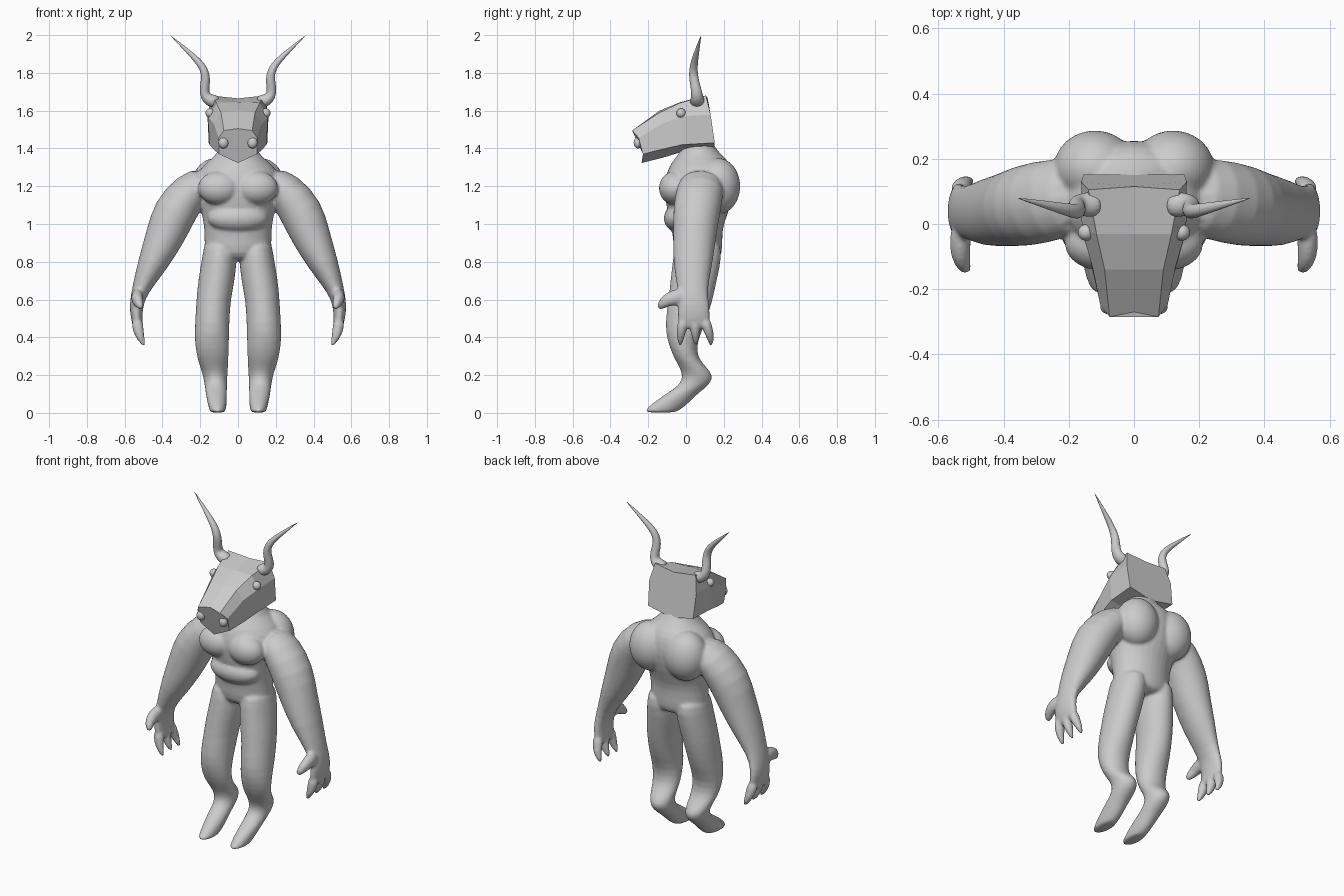
import bpy, bmesh, math
from mathutils import Vector, Matrix

X, Y = Vector((1, 0, 0)), Vector((0, 1, 0))


def add_rings(bm, rings):
    """Skin a list of point loops and cap both ends."""
    loops = [[bm.verts.new(p) for p in r] for r in rings]
    n = len(loops[0])
    for a, b in zip(loops, loops[1:]):
        for i in range(n):
            j = (i + 1) % n
            bm.faces.new((a[i], a[j], b[j], b[i]))
    bm.faces.new(loops[0])
    bm.faces.new(loops[-1])


def ellipse(c, u, v, n=16):
    return [c + u * math.cos(2 * math.pi * i / n) + v * math.sin(2 * math.pi * i / n) for i in range(n)]


def column(bm, rows, s=1):
    """Horizontal rings: z, centre x, half width, front y, back y."""
    add_rings(bm, [ellipse(Vector((s * x, (f + b) / 2, z)), X * w, Y * (b - f) / 2)
                   for z, x, w, f, b in rows])


def tube(bm, rows, s=1, side=Y):
    """Rings across a path: x, y, z, radius, radius along the side axis."""
    pts = [Vector((s * r[0], r[1], r[2])) for r in rows]
    rings = []
    for i, r in enumerate(rows):
        t = pts[min(i + 1, len(pts) - 1)] - pts[max(i - 1, 0)]
        u = t.cross(side).normalized()
        v = u.cross(t).normalized()
        rings.append(ellipse(pts[i], u * r[3], v * r[4]))
    add_rings(bm, rings)


def blob(bm, loc, size):
    m = Matrix.Translation(loc) @ Matrix.Diagonal((*size, 1))
    bmesh.ops.create_uvsphere(bm, u_segments=20, v_segments=12, radius=1, matrix=m)


def finish(name, bm, smooth=True):
    bmesh.ops.recalc_face_normals(bm, faces=bm.faces)
    me = bpy.data.meshes.new(name)
    for f in bm.faces:
        f.smooth = smooth
    bm.to_mesh(me)
    bm.free()
    ob = bpy.data.objects.new(name, me)
    bpy.context.collection.objects.link(ob)
    return ob


# Body: overlapping muscle volumes fused by a voxel remesh
bm = bmesh.new()
column(bm, [(.80, 0, .13, -.02, .17), (.84, 0, .185, -.07, .195), (.93, 0, .18, -.07, .195),
            (1.0, 0, .185, -.085, .20), (1.1, 0, .205, -.11, .245), (1.2, 0, .235, -.125, .265),
            (1.28, 0, .22, -.105, .255), (1.335, 0, .16, -.075, .23), (1.38, 0, .10, -.03, .17),
            (1.46, 0, .09, .0, .13)])
blob(bm, (0, -.025, 1.03), (.165, .095, .08))
for s in (-1, 1):
    # chest and upper back
    blob(bm, (s * .1, -.06, 1.19), (.115, .085, .09))
    blob(bm, (s * .12, .17, 1.2), (.13, .12, .15))
    # leg down to the raised heel and toe
    column(bm, [(.92, .095, .085, -.055, .18), (.84, .095, .093, -.07, .197), (.7, .114, .1, -.085, .165),
                (.6, .13, .092, -.095, .145), (.47, .137, .093, -.115, .105), (.38, .139, .093, -.1, .06),
                (.3, .134, .086, -.07, .06), (.25, .128, .077, -.04, .1), (.2, .121, .066, -.018, .15),
                (.15, .117, .061, -.03, .13), (.1, .115, .057, -.11, .06), (.05, .11, .052, -.18, .015),
                (.015, .108, .044, -.22, -.03), (0, .108, .04, -.215, -.06)], s)
    # arm and palm
    tube(bm, [(.15, .09, 1.24, .08, .11), (.25, .075, 1.185, .105, .13), (.34, .055, 1.06, .122, .128),
              (.388, .045, .93, .105, .115), (.452, .035, .79, .082, .108), (.517, .035, .655, .046, .078),
              (.54, .04, .57, .037, .085), (.537, .042, .5, .032, .09), (.525, .042, .44, .024, .08)], s)
    # clawed fingers and thumb
    for y0, y1, z in ((-.015, -.03, .35), (.045, .052, .355), (.1, .132, .35)):
        tube(bm, [(.535, y0, .5, .032, .03), (.53, (y0 + y1) / 2, .44, .031, .027),
                  (.515, y1, .395, .022, .02), (.495, y1, z, .007, .007)], s)
    tube(bm, [(.53, .0, .62, .05, .035), (.535, -.07, .61, .042, .033),
              (.53, -.115, .59, .034, .028), (.51, -.15, .55, .014, .014)], s, X)
body = finish("body", bm)
sub = body.modifiers.new("round", 'SUBSURF')
sub.levels = sub.render_levels = 1
rm = body.modifiers.new("fuse", 'REMESH')
rm.mode, rm.voxel_size, rm.use_smooth_shade = 'VOXEL', .009, True
sm = body.modifiers.new("soften", 'SMOOTH')
sm.factor, sm.iterations = .5, 4

# Head: faceted block skinned from four half sections, back to nose
half = [
    [(0, .115, 1.665), (.14, .105, 1.68), (.162, .13, 1.58), (.155, .152, 1.43), (0, .152, 1.40)],
    [(0, -.03, 1.645), (.115, -.03, 1.642), (.16, -.02, 1.57), (.15, -.02, 1.42), (0, -.01, 1.385)],
    [(0, -.14, 1.60), (.09, -.14, 1.59), (.128, -.13, 1.53), (.13, -.13, 1.395), (0, -.12, 1.352)],
    [(0, -.27, 1.505), (.075, -.285, 1.495), (.103, -.25, 1.455), (.1, -.228, 1.37), (0, -.235, 1.323)],
]
bm = bmesh.new()
add_rings(bm, [h + [(-x, y, z) for x, y, z in h[3:0:-1]] for h in half])
finish("head", bm, False)

# Horns, eyes and nostrils
for s, label in ((-1, "left"), (1, "right")):
    bm = bmesh.new()
    tube(bm, [(.1, .06, 1.64, .04, .045), (.165, .06, 1.66, .033, .035), (.182, .057, 1.7, .027, .028),
              (.168, .04, 1.77, .025, .025), (.182, .038, 1.835, .021, .022), (.265, .058, 1.915, .012, .013),
              (.36, .08, 2.0, .001, .001)], s)
    horn = finish(label + "_horn", bm)
    h = horn.modifiers.new("round", 'SUBSURF')
    h.levels = h.render_levels = 2
    bm = bmesh.new()
    blob(bm, (s * .147, -.026, 1.587), (.025, .025, .025))
    finish(label + "_eye", bm)
    bm = bmesh.new()
    blob(bm, (s * .077, -.255, 1.43), (.026, .022, .03))
    finish(label + "_nostril", bm)
